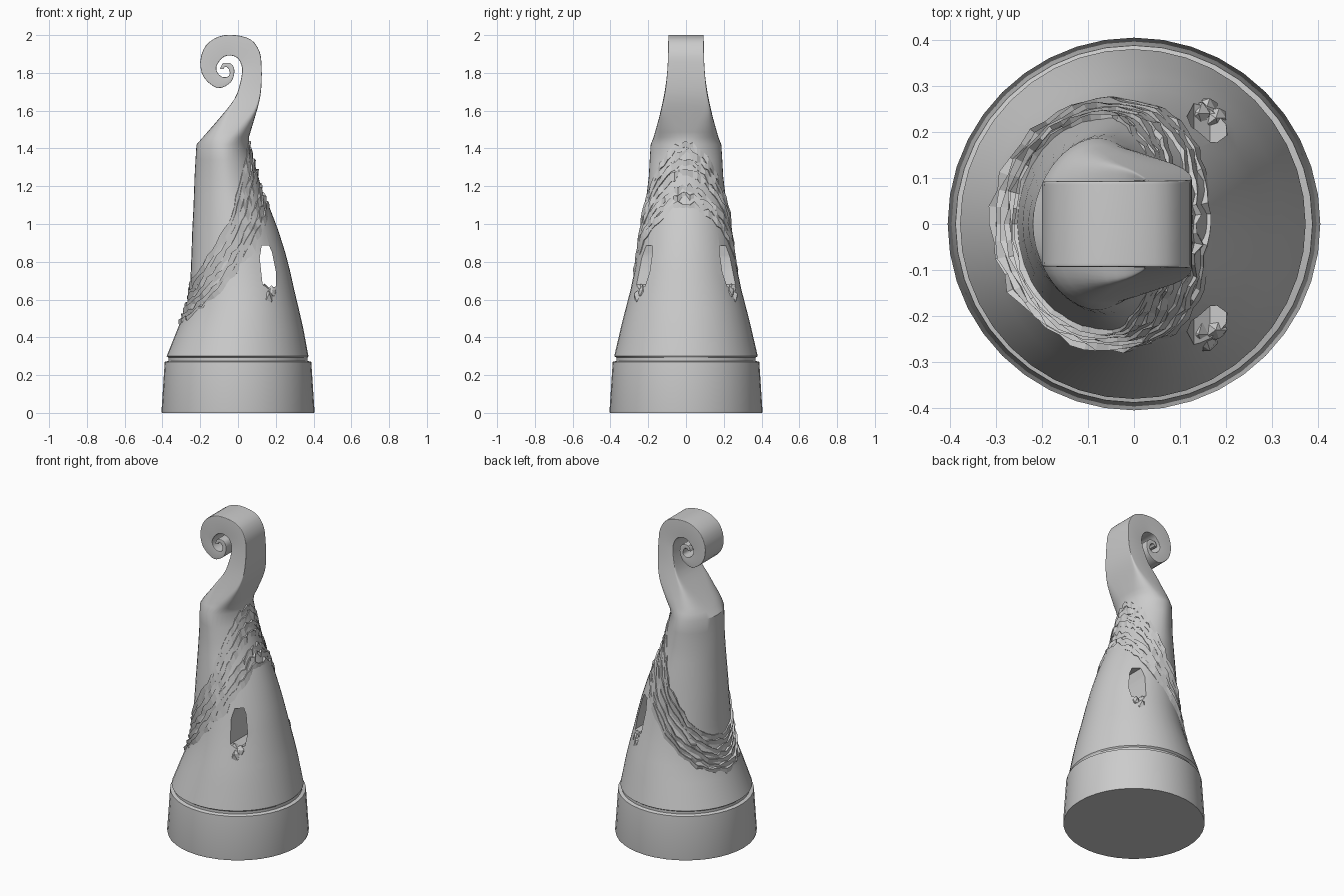
import bpy, bmesh, math, random
from mathutils import Vector

if "Cube" in bpy.data.objects:
    bpy.data.objects.remove(bpy.data.objects["Cube"])

random.seed(4)
N = 40

# Body sections: height, left x, right x, half depth, squareness
BODY = [
    (0.00, -.403, .403, .403, 2), (0.01, -.405, .405, .405, 2), (0.27, -.388, .388, .388, 2),
    (0.276, -.368, .368, .368, 2), (0.292, -.368, .368, .368, 2), (0.30, -.378, .373, .380, 2),
    (0.45, -.318, .345, .345, 2), (0.55, -.276, .322, .320, 2), (0.65, -.255, .298, .294, 2),
    (0.75, -.250, .276, .273, 2), (0.85, -.246, .250, .255, 2), (0.97, -.242, .212, .238, 1.95),
    (1.08, -.236, .170, .222, 1.9), (1.16, -.233, .132, .208, 1.85), (1.25, -.230, .108, .197, 1.8),
    (1.34, -.225, .082, .192, 1.8), (1.42, -.220, .060, .187, 1.85)]

# Scroll sections: inner x,z, outer x,z, half depth, squareness
SCROLL = [
    (-.19, 1.455, .058, 1.46, .172, 2.4), (-.09, 1.57, .088, 1.56, .142, 6),
    (-.02, 1.66, .113, 1.65, .121, 20), (.01, 1.74, .124, 1.73, .107, 40),
    (.022, 1.81, .125, 1.83, .098, 40), (.015, 1.85, .115, 1.91, .095, 40),
    (-.005, 1.88, .07, 1.975, .094, 40), (-.04, 1.892, -.015, 2.0, .093, 40),
    (-.075, 1.885, -.10, 1.993, .093, 40), (-.10, 1.86, -.17, 1.945, .093, 40),
    (-.115, 1.83, -.20, 1.86, .092, 40), (-.108, 1.80, -.18, 1.775, .092, 40),
    (-.085, 1.78, -.11, 1.72, .092, 40), (-.06, 1.778, -.05, 1.74, .091, 40),
    (-.045, 1.79, -.025, 1.775, .091, 40), (-.045, 1.81, -.02, 1.82, .091, 40),
    (-.055, 1.828, -.04, 1.85, .091, 40), (-.07, 1.83, -.08, 1.85, .091, 40),
    (-.078, 1.82, -.095, 1.82, .091, 40)]


def smooth_path(rows, steps):
    """Extra rows in between, on a curve through the given ones."""
    out = []
    for i in range(len(rows) - 1):
        a, b, c, d = (rows[max(0, min(len(rows) - 1, i + k))] for k in (-1, 0, 1, 2))
        for s in range(steps):
            t = s / steps
            out.append([q + .5 * t * (r - p + t * (2*p - 5*q + 4*r - e + t * (3*(q - r) + e - p)))
                        for p, q, r, e in zip(a, b, c, d)])
    return out + [rows[-1]]


def finish(name, bm):
    bmesh.ops.recalc_face_normals(bm, faces=bm.faces)
    me = bpy.data.meshes.new(name)
    bm.to_mesh(me)
    bm.free()
    ob = bpy.data.objects.new(name, me)
    bpy.context.collection.objects.link(ob)
    return ob


def loft(bm, rings, closed=False):
    vs = [[bm.verts.new(p) for p in r] for r in rings]
    n = len(vs[0])
    pairs = list(zip(vs, vs[1:])) + ([(vs[-1], vs[0])] if closed else [])
    for a, b in pairs:
        for i in range(n):
            j = (i + 1) % n
            bm.faces.new((a[i], a[j], b[j], b[i]))
    if not closed:
        bm.faces.new(vs[0][::-1])
        bm.faces.new(vs[-1])


def spow(v, n):
    return 0 if abs(v) < 1e-6 else math.copysign(abs(v) ** (2 / n), v)


def section(lx, lz, rx, rz, hy, n=2):
    l, r = Vector((lx, 0, lz)), Vector((rx, 0, rz))
    out = []
    for i in range(N):
        t = math.tau * i / N
        out.append((l + r) / 2 + (r - l) / 2 * spow(math.cos(t), n)
                   + Vector((0, hy * spow(math.sin(t), n), 0)))
    return out


def surface(z, t):
    """Point on the cone surface at height z and angle t."""
    for a, b in zip(BODY, BODY[1:]):
        if a[0] <= z <= b[0]:
            break
    f = min(1, (z - a[0]) / (b[0] - a[0]))
    l, r, h, n = (a[k] + (b[k] - a[k]) * f for k in (1, 2, 3, 4))
    return Vector(((l + r) / 2 + (r - l) / 2 * spow(math.cos(t), n), h * spow(math.sin(t), n), z))


# Cone body running up into the curled tip
bm = bmesh.new()
loft(bm, [section(l, z, r, z, h, n) for z, l, r, h, n in BODY]
     + [section(*s) for s in smooth_path(SCROLL, 3)])
body = finish("cone_body_and_scroll", bm)

# Window slot cut straight through from front to back
slot = [(.13, .68), (.165, .655), (.20, .67), (.202, .74), (.18, .85),
        (.165, .885), (.125, .885), (.115, .82)]
bm = bmesh.new()
loft(bm, [[(x, y, z) for x, z in slot] for y in (-.5, .5)])
cutter = finish("slot_cutter", bm)
cutter.hide_render = True
mod = body.modifiers.new("slot", "BOOLEAN")
mod.operation = "DIFFERENCE"
mod.solver = "EXACT"
mod.object = cutter
bpy.context.view_layer.objects.active = body
body.select_set(True)
bpy.ops.object.modifier_apply(modifier="slot")
bpy.data.objects.remove(cutter)
bpy.ops.object.shade_smooth_by_angle(angle=math.radians(30))

# Slanted collar of rough bands: a lower and an upper group
bm = bmesh.new()
for front, back in ((1.10, .475), (1.145, .50), (1.19, .535),
                    (1.28, .565), (1.33, .60), (1.38, .635), (1.42, .67)):
    rings = []
    for i in range(56):
        t = math.tau * i / 56
        mid = (front + back) / 2 + (front - back) / 2 * math.cos(t) + random.uniform(-.01, .01)
        p = surface(mid, t)
        out = Vector((math.cos(t), math.sin(t), .25)).normalized()
        up = Vector((-.55 * abs(math.sin(t)), 0, 1)).normalized()
        w = random.uniform(.014, .03)
        d = random.uniform(0, .011)
        rings.append([p - out * .03 - up * w, p + out * d * .6 - up * w,
                      p + out * d + up * w * .6, p - out * .03 + up * w])
    loft(bm, rings, closed=True)
finish("woven_collar", bm)

# Rough drips below each slot opening
for side, label in ((-1, "front"), (1, "back")):
    bm = bmesh.new()
    for x, y, z, r in ((.155, .243, .61, .035), (.14, .24, .645, .03), (.178, .23, .635, .028)):
        new = bmesh.ops.create_icosphere(bm, subdivisions=1, radius=r)["verts"]
        for v in new:
            v.co *= random.uniform(.75, 1.15)
            v.co.z *= 1.3
            v.co += Vector((x, side * y, z))
    finish(label + "_slot_drip", bm)
